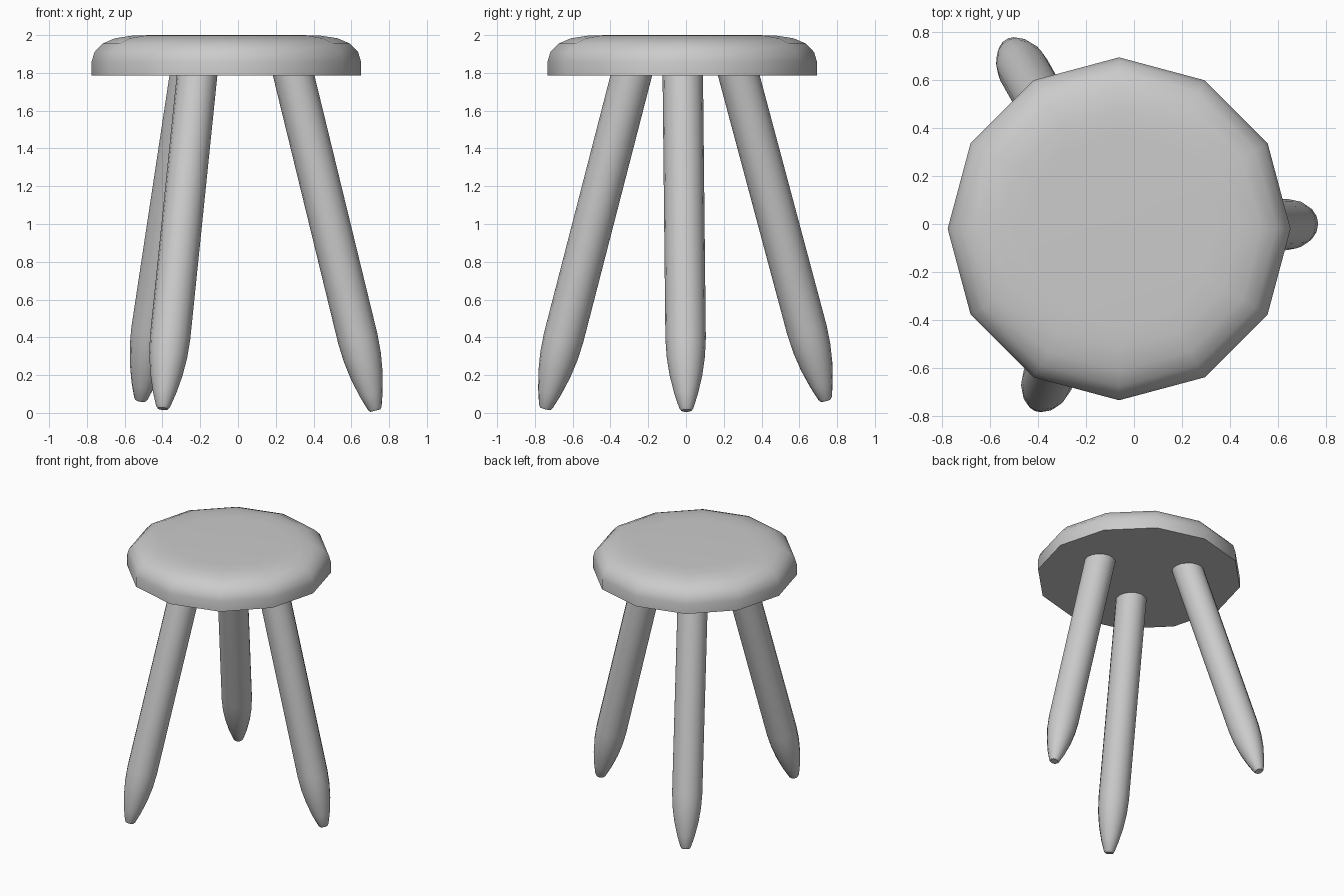
import bpy, bmesh
from math import cos, sin, tau, radians
from mathutils import Vector

if "Cube" in bpy.data.objects:
    bpy.data.objects.remove(bpy.data.objects["Cube"])


def lathe(name, profile, sides, origin, axis):
    """Closed solid turned around an axis; profile is (radius, height) from bottom to top."""
    axis = Vector(axis).normalized()
    u = (Vector((1, 0, 0)) - axis * axis.x).normalized()
    v = axis.cross(u)
    bm = bmesh.new()
    rings = []
    for r, h in profile:
        rings.append([bm.verts.new(Vector(origin) + axis * h
                                   + u * r * cos(tau * i / sides)
                                   + v * r * sin(tau * i / sides)) for i in range(sides)])
    for a, b in zip(rings, rings[1:]):
        for i in range(sides):
            j = (i + 1) % sides
            bm.faces.new((a[i], a[j], b[j], b[i]))
    bm.faces.new(rings[0][::-1])
    bm.faces.new(rings[-1])
    mesh = bpy.data.meshes.new(name)
    bm.to_mesh(mesh)
    bm.free()
    ob = bpy.data.objects.new(name, mesh)
    bpy.context.collection.objects.link(ob)
    bpy.ops.object.select_all(action='DESELECT')
    ob.select_set(True)
    bpy.context.view_layer.objects.active = ob
    bpy.ops.object.shade_smooth_by_angle(angle=radians(50))
    return ob


# Twelve-sided seat with a rounded upper edge
seat_profile = [(0.713, 1.785), (0.713, 1.86), (0.698, 1.91), (0.655, 1.955),
                (0.59, 1.983), (0.50, 1.997), (0.40, 2.0)]
lathe("seat", seat_profile, 12, (-0.062, -0.02, 0), (0, 0, 1))

# Splayed legs with tapered feet: (name, foot centre, point where the leg meets the seat)
legs = [
    ("right_leg", (0.727, 0.002, 0.012), (0.295, -0.017, 1.785)),
    ("front_leg", (-0.398, -0.745, 0.022), (-0.217, -0.29, 1.785)),
    ("back_leg", (-0.515, 0.740, 0.066), (-0.255, 0.28, 1.785)),
]
for name, foot, top in legs:
    axis = Vector(top) - Vector(foot)
    leg_profile = [(0.028, 0.0), (0.037, 0.012), (0.062, 0.09), (0.086, 0.19),
                   (0.101, 0.29), (0.107, 0.39), (0.107, axis.length + 0.06)]
    lathe(name, leg_profile, 16, foot, axis)
